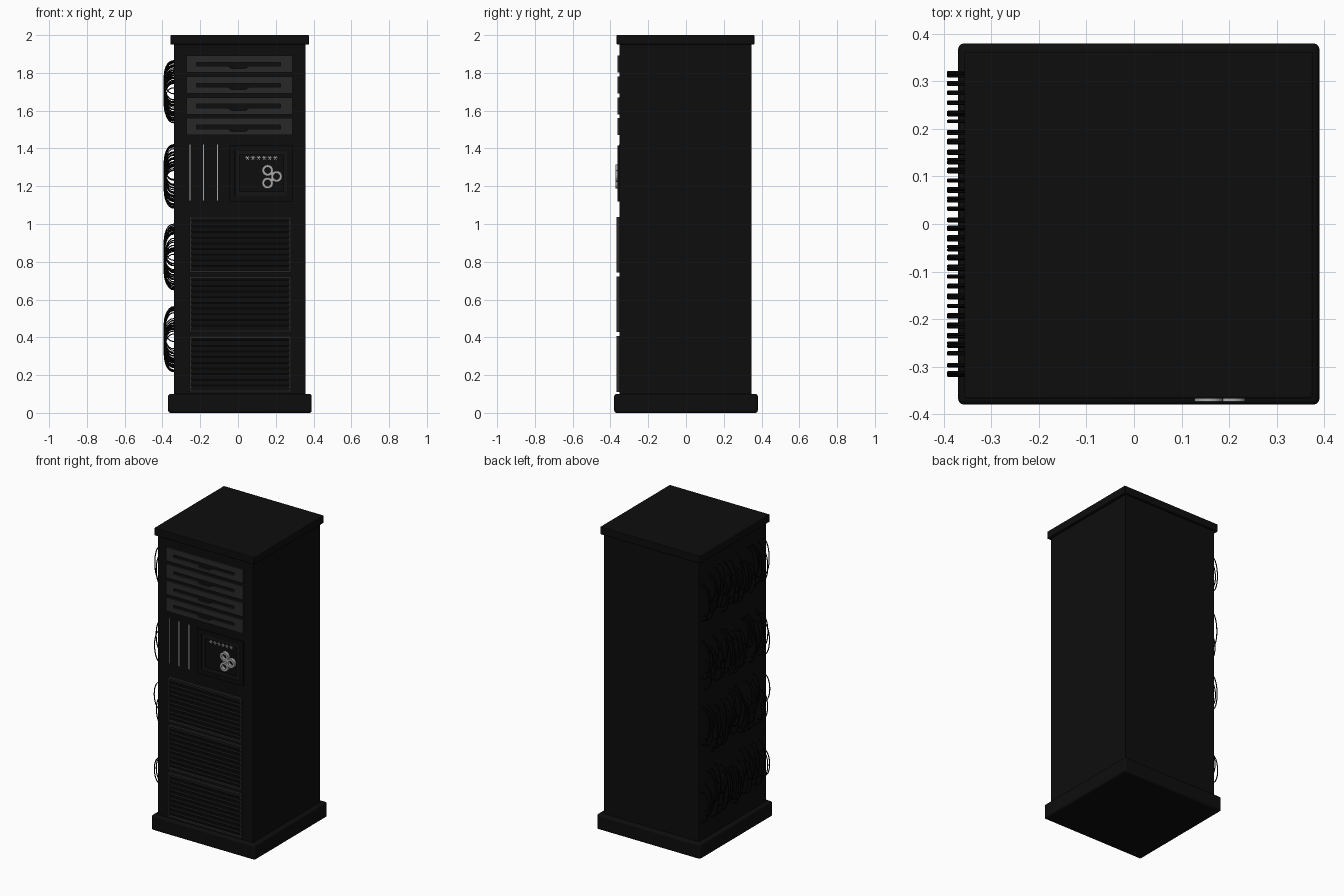
import bpy, math, random
from mathutils import Vector

if "Cube" in bpy.data.objects:
    bpy.data.objects.remove(bpy.data.objects["Cube"])

random.seed(4)


def mat(name, v):
    m = bpy.data.materials.new(name)
    m.diffuse_color = (v, v, v, 1)
    m.use_nodes = True
    m.node_tree.nodes["Principled BSDF"].inputs["Base Color"].default_value = m.diffuse_color
    return m


BLACK, DARK = mat("black", 0.004), mat("dark", 0.007)
GREY, LIGHT = mat("grey", 0.022), mat("light", 0.4)


def box(name, x, y, z, m, bevel=0, tilt=0):
    bpy.ops.mesh.primitive_cube_add(size=1)
    o = bpy.context.object
    o.name = name
    o.location = (sum(x) / 2, sum(y) / 2, sum(z) / 2)
    o.scale = (x[1] - x[0], y[1] - y[0], z[1] - z[0])
    bpy.ops.object.transform_apply(location=False, rotation=False, scale=True)
    o.rotation_euler.x = tilt
    if bevel:
        b = o.modifiers.new("bevel", 'BEVEL')
        b.width, b.segments = bevel, 3
        bpy.ops.object.shade_smooth_by_angle()
    o.data.materials.append(m)
    return o


def to_mesh(o):
    bpy.ops.object.select_all(action='DESELECT')
    o.select_set(True)
    bpy.context.view_layer.objects.active = o
    bpy.ops.object.convert(target='MESH')
    bpy.ops.object.shade_smooth_by_angle()


def plate(name, loops, y, m):
    """Upright plate facing -y; the first loop is the outline, others are holes."""
    c = bpy.data.curves.new(name, 'CURVE')
    c.dimensions, c.fill_mode = '2D', 'BOTH'
    c.extrude = (y[1] - y[0]) / 2
    for pts in loops:
        s = c.splines.new('POLY')
        s.points.add(len(pts) - 1)
        for p, (px, pz) in zip(s.points, pts):
            p.co = (px, pz, 0, 1)
        s.use_cyclic_u = True
    o = bpy.data.objects.new(name, c)
    bpy.context.collection.objects.link(o)
    o.rotation_euler.x = math.pi / 2
    o.location.y = sum(y) / 2
    c.materials.append(m)
    to_mesh(o)


def rect(x0, x1, z0, z1):
    return [(x0, z0), (x1, z0), (x1, z1), (x0, z1)]


def frame(name, x0, x1, z0, z1, w, y, m):
    plate(name, [rect(x0, x1, z0, z1), rect(x0 + w, x1 - w, z0 + w, z1 - w)], y, m)


def circle(cx, cz, r, n=24):
    return [(cx + r * math.cos(i * math.tau / n), cz + r * math.sin(i * math.tau / n))
            for i in range(n)]


FRONT = -0.352

# cabinet
box("base", (-0.37, 0.39), (-0.38, 0.38), (0, 0.1), BLACK, 0.012)
box("cabinet_body", (-0.34, 0.357), (FRONT, 0.347), (0.09, 1.96), BLACK)
box("top_cap", (-0.357, 0.376), (-0.367, 0.362), (1.95, 2.0), BLACK, 0.004)

# four drawers with handle slots
for i in range(4):
    t = 1.893 - i * 0.111
    slot = [(-0.22, t - 0.056), (-0.055, t - 0.056), (-0.035, t - 0.07), (0.04, t - 0.07),
            (0.06, t - 0.056), (0.225, t - 0.056), (0.225, t - 0.037), (-0.22, t - 0.037)]
    plate("drawer", [rect(-0.272, 0.289, t - 0.09, t), slot], (-0.363, FRONT + 0.005), GREY)

# three light strips
for x in (-0.254, -0.182, -0.109):
    box("light_strip", (x - 0.003, x + 0.003), (FRONT - 0.004, FRONT + 0.005),
        (1.125, 1.42), LIGHT)

# control panel with nested frames
frame("panel_frame", -0.045, 0.289, 1.12, 1.416, 0.03, (-0.363, FRONT + 0.005), BLACK)
frame("screen_frame", -0.013, 0.262, 1.15, 1.387, 0.022, (-0.36, FRONT + 0.005), DARK)

# three rings
for x, z in ((0.157, 1.284), (0.204, 1.252), (0.157, 1.217)):
    plate("dial_ring", [circle(x, z, 0.03), circle(x, z, 0.016)], (-0.373, FRONT + 0.005), LIGHT)

# row of small star marks
for i in range(6):
    for k in range(3):
        o = box("star_mark", (-0.012, 0.012), (FRONT - 0.004, FRONT + 0.002),
                (-0.0015, 0.0015), LIGHT)
        o.location.x, o.location.z = 0.05 + i * 0.0295, 1.35
        o.rotation_euler.y = k * math.pi / 3

# three louvred vents
for z0 in (0.111, 0.428, 0.743):
    z1 = z0 + 0.295
    frame("vent_frame", -0.257, 0.281, z0, z1, 0.011, (-0.367, FRONT + 0.005), GREY)
    for i in range(9):
        z = z0 + 0.027 + i * 0.03
        box("vent_slat", (-0.245, 0.269), (FRONT - 0.009, FRONT + 0.009),
            (z - 0.009, z + 0.009), DARK, tilt=0.4)

# rows of looped cables on the left side
cables = bpy.data.curves.new("cables", 'CURVE')
cables.dimensions = '3D'
cables.bevel_depth, cables.bevel_resolution = 0.0032, 1
for low in (0.217, 0.65, 1.083, 1.516):
    for i in range(32):
        y = -0.315 + i * 0.63 / 31 + random.uniform(-0.004, 0.004)
        h = random.uniform(0.17, 0.26)
        z0 = low + random.uniform(0, 0.35 - h)
        s = cables.splines.new('POLY')
        s.points.add(14)
        for k, p in enumerate(s.points):
            a = math.pi * k / 14
            out = max(math.sin(a), 0) ** 0.8 * 0.054
            p.co = (-0.337 - out, y, z0 + h / 2 - h / 2 * math.cos(a), 1)
cable_obj = bpy.data.objects.new("side_cables", cables)
bpy.context.collection.objects.link(cable_obj)
cables.materials.append(BLACK)
to_mesh(cable_obj)
